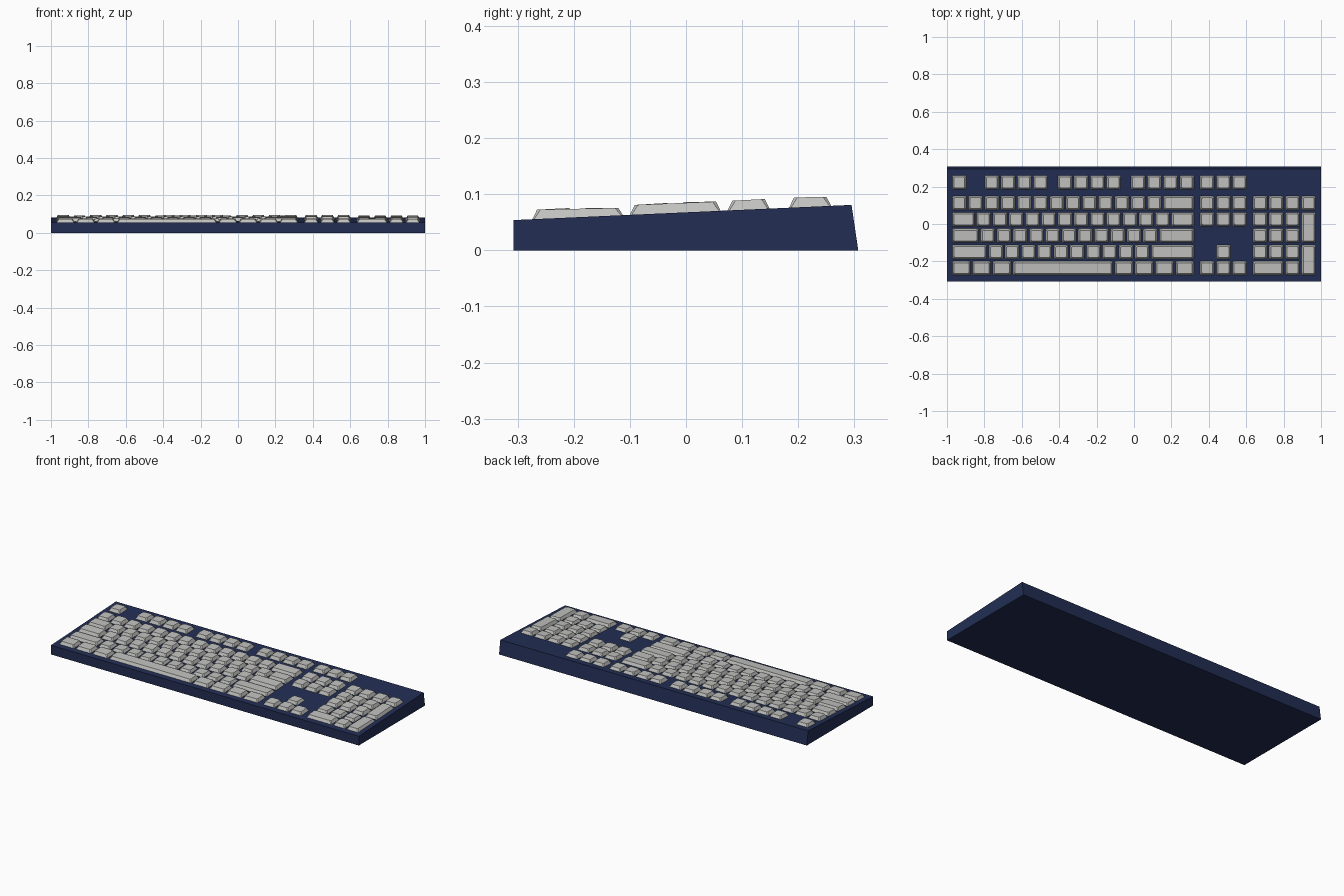
import bpy, bmesh

if "Cube" in bpy.data.objects:
    bpy.data.objects.remove(bpy.data.objects["Cube"])

U = 0.0869            # one key unit
X0 = -11.25 * U       # left edge of the key field
GAP, INSET, CUT = 0.005, 0.0095, 0.006


def material(name, rgb):
    m = bpy.data.materials.new(name)
    m.diffuse_color = (*rgb, 1)
    m.use_nodes = True
    m.node_tree.nodes["Principled BSDF"].inputs["Base Color"].default_value = m.diffuse_color
    return m


navy = material("navy_case", (0.016, 0.027, 0.088))
grey = material("light_grey_keys", (0.53, 0.53, 0.52))


def finish(name, bm, mat):
    bmesh.ops.recalc_face_normals(bm, faces=bm.faces)
    me = bpy.data.meshes.new(name)
    bm.to_mesh(me)
    bm.free()
    me.materials.append(mat)
    ob = bpy.data.objects.new(name, me)
    bpy.context.collection.objects.link(ob)
    return ob


def plate_z(y):
    return 0.054 + (y + 0.307) * 0.0449


# wedge-shaped case from its side profile
bm = bmesh.new()
profile = [(-0.307, 0), (-0.307, 0.054), (0.295, 0.081), (0.307, 0)]
base = bm.faces.new([bm.verts.new((-1, y, z)) for y, z in profile])
ext = bmesh.ops.extrude_face_region(bm, geom=[base])
for v in ext["geom"]:
    if isinstance(v, bmesh.types.BMVert):
        v.co.x = 1
finish("case", bm, navy)

# row front edge, top height at front and back of the row
ROWS = {
    "function": (0.178, 0.0945, 0.0950),
    "number": (0.068, 0.0885, 0.0915),
    "upper": (-0.019, 0.0860, 0.0870),
    "home": (-0.106, 0.0810, 0.0845),
    "lower": (-0.193, 0.0755, 0.0757),
    "bottom": (-0.280, 0.0725, 0.0755),
}


def octagon(x1, x2, y1, y2, c):
    return [(x1 + c, y1), (x2 - c, y1), (x2, y1 + c), (x2, y2 - c),
            (x2 - c, y2), (x1 + c, y2), (x1, y2 - c), (x1, y1 + c)]


def add_key(bm, start, width, row, top_row=None):
    """Tapered keycap with cut corners; top_row makes it two rows tall."""
    y1, zf, _ = ROWS[row]
    yb, _, zb = ROWS[top_row or row]
    x1, x2 = X0 + start * U + GAP, X0 + (start + width) * U - GAP
    y1, y2 = y1 + GAP, yb + U - GAP
    low = [bm.verts.new((x, y, plate_z(y) - 0.002))
           for x, y in octagon(x1, x2, y1, y2, CUT * 0.5)]
    ty1, ty2 = y1 + INSET, y2 - INSET
    high = [bm.verts.new((x, y, zf + (zb - zf) * (y - ty1) / (ty2 - ty1)))
            for x, y in octagon(x1 + INSET, x2 - INSET, ty1, ty2, CUT)]
    bm.faces.new(low[::-1])
    bm.faces.new(high)
    for i in range(8):
        j = (i + 1) % 8
        bm.faces.new((low[i], low[j], high[j], high[i]))


def key_run(bm, row, start, widths):
    for w in widths:
        add_key(bm, start, w, row)
        start += w


# main typing block
MAIN = {
    "number": [1] * 13 + [2],
    "upper": [1.5] + [1] * 12 + [1.5],
    "home": [1.75] + [1] * 11 + [2.25],
    "lower": [2.25] + [1] * 10 + [2.75],
    "bottom": [1.25] * 3 + [6.25] + [1.25] * 4,
}
for row, widths in MAIN.items():
    bm = bmesh.new()
    key_run(bm, row, 0, widths)
    finish(row + "_row_keys", bm, grey)

# function row
bm = bmesh.new()
for start, n in ((0, 1), (2, 4), (6.5, 4), (11, 4), (15.25, 3)):
    key_run(bm, "function", start, [1] * n)
finish("function_row_keys", bm, grey)

# navigation keys and arrows
bm = bmesh.new()
for row in ("number", "upper"):
    key_run(bm, row, 15.25, [1] * 3)
finish("navigation_keys", bm, grey)
bm = bmesh.new()
add_key(bm, 16.25, 1, "lower")
key_run(bm, "bottom", 15.25, [1] * 3)
finish("arrow_keys", bm, grey)

# number pad with two tall keys at the right
bm = bmesh.new()
key_run(bm, "number", 18.5, [1] * 4)
for row in ("upper", "home", "lower"):
    key_run(bm, row, 18.5, [1] * 3)
key_run(bm, "bottom", 18.5, [2, 1])
add_key(bm, 21.5, 1, "home", "upper")
add_key(bm, 21.5, 1, "bottom", "lower")
finish("number_pad_keys", bm, grey)
